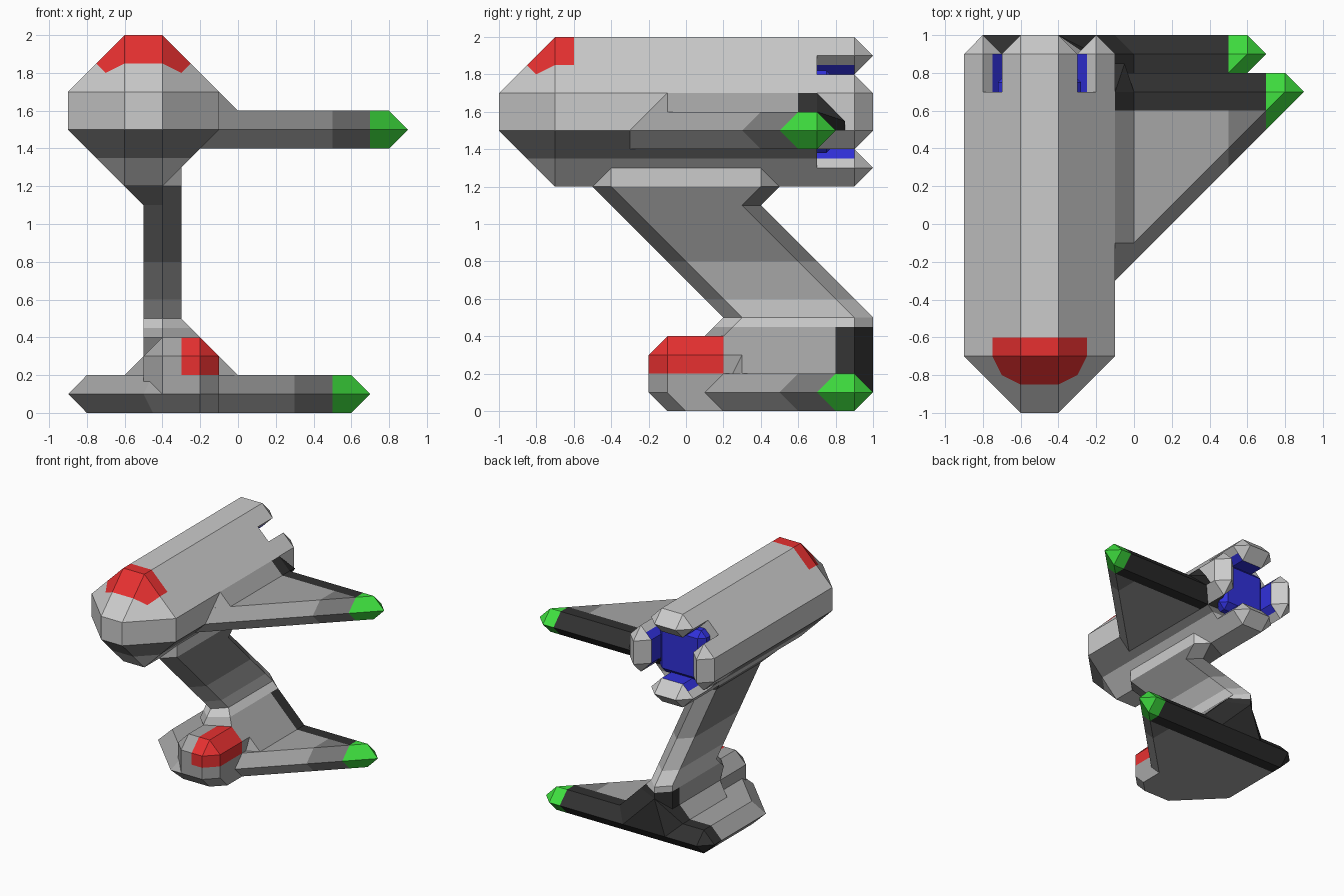
import bpy, bmesh
from mathutils import Vector

if "Cube" in bpy.data.objects:
    bpy.data.objects.remove(bpy.data.objects["Cube"])


def material(name, r, g, b):
    m = bpy.data.materials.new(name)
    m.diffuse_color = (r, g, b, 1)
    m.use_nodes = True
    m.node_tree.nodes["Principled BSDF"].inputs["Base Color"].default_value = m.diffuse_color
    return m


LIGHT = material("light_grey", .72, .72, .72)
MID = material("mid_grey", .55, .55, .55)
GREY = material("grey", .38, .38, .38)
DARK = material("dark_grey", .2, .2, .2)
BLACK = material("black", .03, .03, .03)
RED = material("red", .8, .03, .03)
GREEN = material("green", .05, .75, .05)
BLUE = material("blue", .03, .03, .7)


def finish(name, bm, mat):
    bmesh.ops.recalc_face_normals(bm, faces=bm.faces[:])
    me = bpy.data.meshes.new(name)
    bm.to_mesh(me)
    bm.free()
    me.materials.append(mat)
    ob = bpy.data.objects.new(name, me)
    bpy.context.collection.objects.link(ob)
    return ob


def solid(name, pts, mat):
    """Convex solid around points."""
    bm = bmesh.new()
    for p in pts:
        bm.verts.new(p)
    bmesh.ops.remove_doubles(bm, verts=bm.verts[:], dist=.0005)
    out = bmesh.ops.convex_hull(bm, input=bm.verts[:])
    junk = {v for v in out["geom_interior"] + out["geom_unused"]
            if isinstance(v, bmesh.types.BMVert)}
    bmesh.ops.delete(bm, geom=list(junk), context='VERTS')
    bmesh.ops.dissolve_limit(bm, angle_limit=.01, verts=bm.verts[:], edges=bm.edges[:])
    return finish(name, bm, mat)


def chamfer_points(lo, hi, c):
    """Corners of a box with every edge and corner cut back by c."""
    pts = []
    for i in range(8):
        s = [(i >> k) & 1 for k in range(3)]
        for axis in range(3):
            pts.append([(hi[k] if s[k] else lo[k]) + (0 if k == axis else (-c if s[k] else c))
                        for k in range(3)])
    return pts


def slab(name, z, mid, flat, mat, h=.1):
    """Plate with a sharp rim (mid) and flat top and bottom outline."""
    pts = [(x, y, z) for x, y in mid]
    pts += [(x, y, z + s * h) for x, y in flat for s in (-1, 1)]
    return solid(name, pts, mat)


def paint(ob, mat, *planes):
    """Colour the region where a*x + b*y + c*z > d for every plane."""
    me = ob.data
    me.materials.append(mat)
    slot = len(me.materials) - 1
    bm = bmesh.new()
    bm.from_mesh(me)
    for a, b, c, d in planes:
        n = Vector((a, b, c))
        bmesh.ops.bisect_plane(bm, geom=bm.verts[:] + bm.edges[:] + bm.faces[:], dist=1e-5,
                               plane_co=n * (d / n.length_squared), plane_no=n)
    for f in bm.faces:
        m = f.calc_center_median()
        if all(a * m.x + b * m.y + c * m.z > d for a, b, c, d in planes):
            f.material_index = slot
    bm.to_mesh(me)
    bm.free()


# Main hull with a chamfered nose and open rear end
pts = chamfer_points((-.9, -1, 1.2), (-.1, 1, 2), .3)
hull = solid("main_hull", [p for p in pts if p[1] < .75], MID)
paint(hull, LIGHT, (0, 0, 1, 1.85))
paint(hull, DARK, (0, 0, -1, -1.5), (0, 0, 1, 1.35))
paint(hull, RED, (0, -1, 0, .6), (0, 1, 1, 1), (-1, 0, 1, 2.1), (1, 0, 1, 1.1))

# Engine glow and the four petals around it
solid("engine_core", chamfer_points((-.72, .5, 1.38), (-.28, .8, 1.82), .05), BLUE)
for side, dx, dz in (("top", 0, 1), ("bottom", 0, -1), ("left", -1, 0), ("right", 1, 0)):
    half = (.1, .2) if dx else (.2, .1)
    cx, cz = -.5 + .3 * dx, 1.6 + .3 * dz
    petal = solid("engine_petal_" + side,
                  chamfer_points((cx - half[0], .5, cz - half[1]),
                                 (cx + half[0], 1, cz + half[1]), .1), MID)
    paint(petal, BLUE, (-dx, 0, -dz, .5 * dx - 1.6 * dz - .25), (0, -1, 0, -.9))

# Upper wing and the fillet where it meets the hull
wing = slab("upper_wing", 1.5,
            [(-.3, -.3), (-.1, -.3), (.9, .7), (.8, .8), (-.3, .8)],
            [(-.3, -.3), (-.2, -.3), (.8, .7), (-.3, .7)], GREY)
paint(wing, DARK, (1, 0, 0, .5))
paint(wing, BLACK, (0, 1, 0, .6))
paint(wing, GREEN, (1, 0, 0, .7))
fillet = solid("upper_wing_fillet",
               [(-.1, -.1, 1.7), (-.1, .7, 1.7), (0, -.1, 1.6), (0, .7, 1.6), (-.1, -.3, 1.5),
                (-.1, .85, 1.5), (-.05, .85, 1.55), (-.3, -.1, 1.5), (-.3, .7, 1.5)], GREY)
paint(fillet, BLACK, (0, 1, 0, .6))

# Swept pylon: hexagonal rings (z, front y, back y, left x, right x)
bm = bmesh.new()
rings = []
for z, f, b, l, r in ((.3, .15, 1, -.5, -.2), (.4, .1, 1, -.5, -.2), (.5, .2, 1, -.5, -.3),
                      (1.1, -.4, .4, -.5, -.3), (1.2, -.5, .5, -.6, -.3),
                      (1.35, -.5, .5, -.6, -.3)):
    rings.append([bm.verts.new((x, y, z)) for x, y in
                  ((-.4, f), (r, f + .1), (r, b - .1), (-.4, b), (l, b - .1), (l, f + .1))])
for lower, upper in zip(rings, rings[1:]):
    for i in range(6):
        j = (i + 1) % 6
        bm.faces.new((lower[i], lower[j], upper[j], upper[i]))
bm.faces.new(rings[0])
bm.faces.new(rings[-1])
pylon = finish("pylon", bm, GREY)
paint(pylon, DARK, (0, 0, 1, .8))
paint(pylon, LIGHT, (0, 0, 1, 1.2))
paint(pylon, LIGHT, (0, 0, 1, .45), (0, 0, -1, -.6))
paint(pylon, BLACK, (0, 0, -1, -.45), (0, 1, 0, .8))

# Lower base plate and lower wing
base = slab("lower_base", .1,
            [(-.9, .2), (-.5, -.2), (-.2, -.2), (-.1, -.1), (-.1, 1), (-.8, 1), (-.9, .9)],
            [(-.8, .25), (-.45, -.1), (-.2, -.1), (-.1, 0), (-.1, .9), (-.8, .9)], GREY)
paint(base, BLACK, (0, 1, 0, .8))
low = slab("lower_wing", .1,
           [(-.3, .1), (-.1, .1), (.7, .9), (.6, 1), (-.3, 1)],
           [(-.3, .1), (-.2, .1), (.6, .9), (-.3, .9)], GREY)
paint(low, DARK, (1, 0, 0, .3))
paint(low, BLACK, (0, 1, 0, .8))
paint(low, GREEN, (1, 0, 0, .5))

# Raised body between base and pylon
body = solid("lower_body",
             [(-.6, .3, .2), (-.6, .9, .2), (0, .3, .2), (0, .9, .2), (-.4, .2, .4),
              (-.2, .3, .4), (-.2, .9, .4), (-.4, 1, .4), (-.5, .9, .3), (-.5, .3, .3),
              (-.1, 1, .1), (-.5, 1, .1), (-.1, .2, .1), (-.5, .2, .1)], GREY)
paint(body, BLACK, (0, 1, 0, .8))

# Nose pod with its red canopy
pod = solid("nose_pod", chamfer_points((-.5, -.2, 0), (-.1, .4, .4), .1), GREY)
paint(pod, RED, (1, 0, 0, -.3), (0, 0, 1, .2), (0, -1, 0, -.2))
